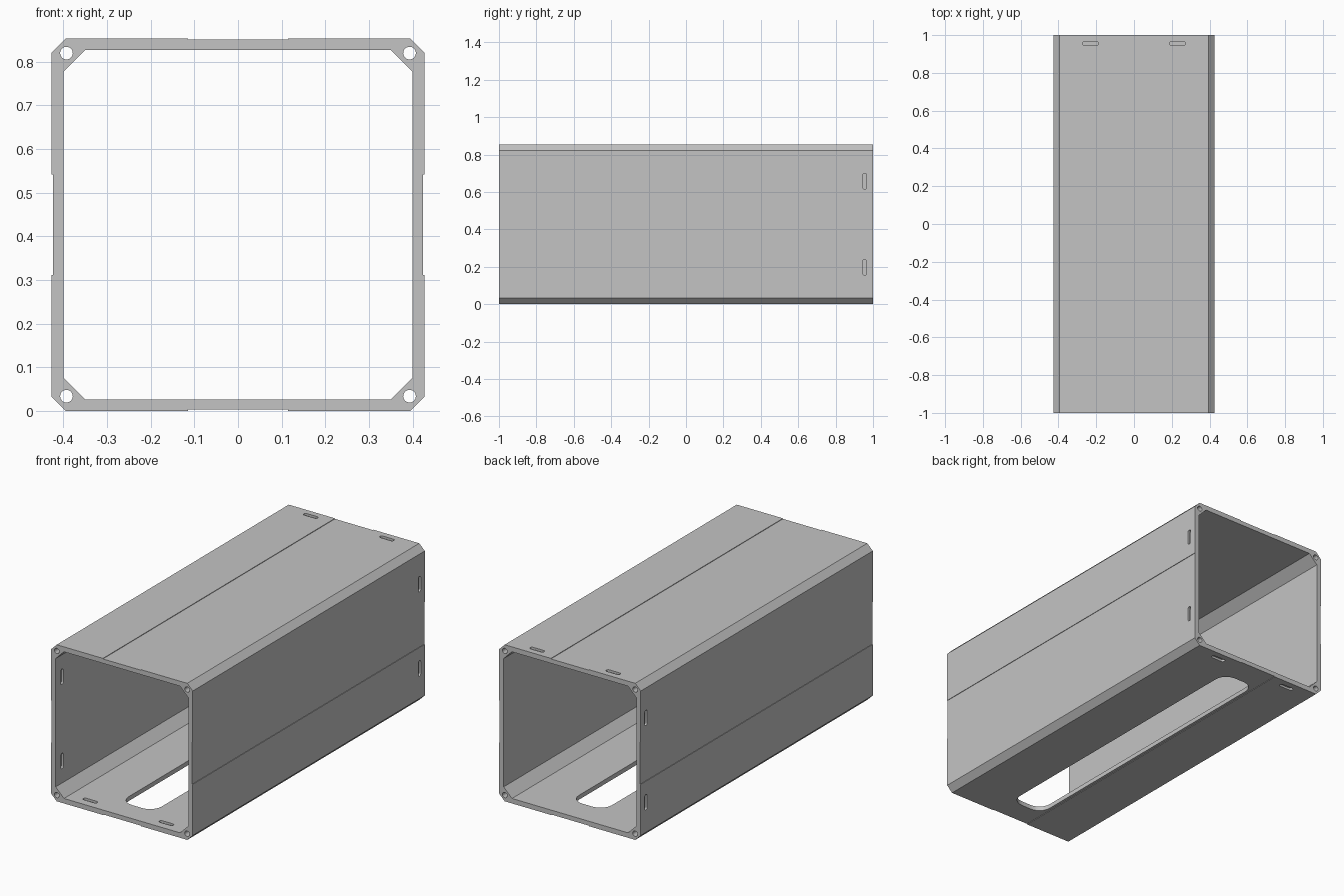
import bpy, bmesh, math
from mathutils import Matrix, Vector

HALF = 0.427      # half the outer width
BORE = 0.4        # half the inner width
LENGTH = 2.0
STEP = 0.003      # depth of the shallow centre bands

cube = bpy.data.objects.get("Cube")
if cube:
    bpy.data.objects.remove(cube, do_unlink=True)

grey = bpy.data.materials.new("plain_grey")
grey.use_nodes = True
colour = (0.55, 0.55, 0.55, 1)
grey.diffuse_color = colour
grey.node_tree.nodes["Principled BSDF"].inputs["Base Color"].default_value = colour


def prism(name, points, depth, matrix):
    """Solid with a flat outline, centred on its local z, then placed."""
    bm = bmesh.new()
    face = bm.faces.new([bm.verts.new((x, y, -depth / 2)) for x, y in points])
    top = bmesh.ops.extrude_face_region(bm, geom=[face])["geom"]
    verts = [v for v in top if isinstance(v, bmesh.types.BMVert)]
    bmesh.ops.translate(bm, verts=verts, vec=(0, 0, depth))
    bmesh.ops.transform(bm, matrix=matrix, verts=bm.verts)
    bmesh.ops.recalc_face_normals(bm, faces=bm.faces)
    mesh = bpy.data.meshes.new(name)
    bm.to_mesh(mesh)
    bm.free()
    mesh.materials.append(grey)
    obj = bpy.data.objects.new(name, mesh)
    bpy.context.collection.objects.link(obj)
    return obj


def rounded(half_w, half_h, radius, steps=6):
    """Rounded rectangle; becomes a slot or circle at full radius."""
    points = []
    for i, (sx, sy) in enumerate([(1, 1), (-1, 1), (-1, -1), (1, -1)]):
        for s in range(steps + 1):
            a = (i + s / steps) * math.pi / 2
            points.append((round(sx * (half_w - radius) + radius * math.cos(a), 5) + 0.0,
                           round(sy * (half_h - radius) + radius * math.sin(a), 5) + 0.0))
    return list(dict.fromkeys(points))


def four_sides(side):
    """Repeat the outline of one side around the square."""
    outline = []
    for k in range(4):
        turn = Matrix.Rotation(-k * math.pi / 2, 2)
        outline += [tuple(turn @ Vector(p)) for p in side]
    return outline


def cut(target, cutter):
    cutter.hide_render = True
    mod = target.modifiers.new("cut", 'BOOLEAN')
    mod.operation = 'DIFFERENCE'
    mod.solver = 'EXACT'
    mod.object = cutter
    bpy.context.view_layer.objects.active = target
    bpy.ops.object.modifier_apply(modifier=mod.name)
    bpy.data.objects.remove(cutter, do_unlink=True)


lift = Matrix.Translation((0, 0, HALF))
along_y = lift @ Matrix.Rotation(math.pi / 2, 4, 'X')

# Outer body: chamfered square with a shallow band along each side
flat, band, low = HALF - 0.033, 0.115, HALF - STEP
side = [(-flat, HALF), (-band, HALF), (-band, low), (band, low), (band, HALF), (flat, HALF)]
tube = prism("square_tube", four_sides(side), LENGTH, along_y)

# Bore with wider chamfers, leaving thick corners
inner = BORE - 0.05
cut(tube, prism("bore", four_sides([(-inner, BORE), (inner, BORE)]), LENGTH + 0.2, along_y))

# Rod holes through the corners
for x in (-0.393, 0.393):
    for z in (-0.393, 0.393):
        place = along_y @ Matrix.Translation((x, z, 0))
        cut(tube, prism("rod_hole", rounded(0.0145, 0.0145, 0.0145), LENGTH + 0.2, place))

# Long opening in the floor
place = lift @ Matrix.Translation((0, -0.01, -HALF))
cut(tube, prism("floor_opening", rounded(0.1, 0.86, 0.07), 0.12, place))

# Blind slots: outside at the back end, inside at the front end
for k in range(4):
    turn = lift @ Matrix.Rotation(k * math.pi / 2, 4, 'Y')
    for x in (-0.23, 0.23):
        for y, z in ((0.955, HALF), (-0.945, BORE)):
            place = turn @ Matrix.Translation((x, y, z))
            cut(tube, prism("blind_slot", rounded(0.042, 0.011, 0.011), 0.024, place))

bpy.ops.object.select_all(action='DESELECT')
tube.select_set(True)
bpy.context.view_layer.objects.active = tube
bpy.ops.object.shade_smooth_by_angle(angle=math.radians(30))
